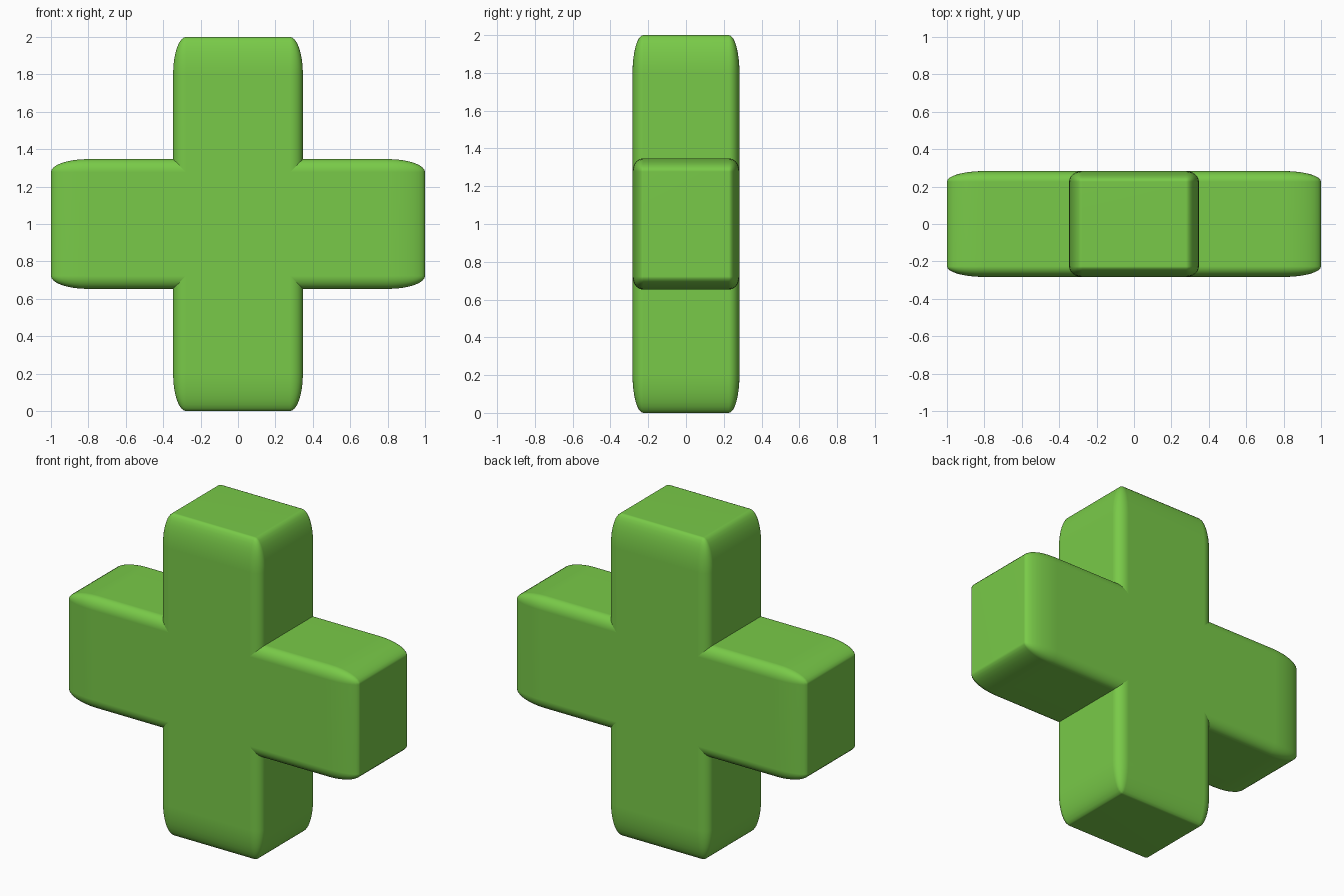
import bpy, bmesh

if "Cube" in bpy.data.objects:
    bpy.data.objects.remove(bpy.data.objects["Cube"])

green = bpy.data.materials.new("green")
green.diffuse_color = (0.19, 0.59, 0.065, 1.0)
green.use_nodes = True
green.node_tree.nodes["Principled BSDF"].inputs["Base Color"].default_value = green.diffuse_color


def rounded_bar(name, half_size):
    """Cube with rounded edges, stretched so the rounding follows its proportions."""
    bm = bmesh.new()
    bmesh.ops.create_cube(bm, size=2)
    bmesh.ops.bevel(bm, geom=bm.edges[:], offset=0.2, segments=8,
                    profile=0.5, affect='EDGES')
    bmesh.ops.scale(bm, vec=half_size, verts=bm.verts)
    bmesh.ops.translate(bm, vec=(0, 0, 1), verts=bm.verts)
    for f in bm.faces:
        f.smooth = True
    mesh = bpy.data.meshes.new(name)
    bm.to_mesh(mesh)
    bm.free()
    mesh.materials.append(green)
    ob = bpy.data.objects.new(name, mesh)
    bpy.context.collection.objects.link(ob)
    # keep the big flat faces flat in shading
    mod = ob.modifiers.new("flat_faces", 'WEIGHTED_NORMAL')
    mod.keep_sharp = True
    return ob


# Two crossing bars form the plus
rounded_bar("vertical_bar", (0.347, 0.283, 1.0))
rounded_bar("horizontal_bar", (1.0, 0.283, 0.347))
